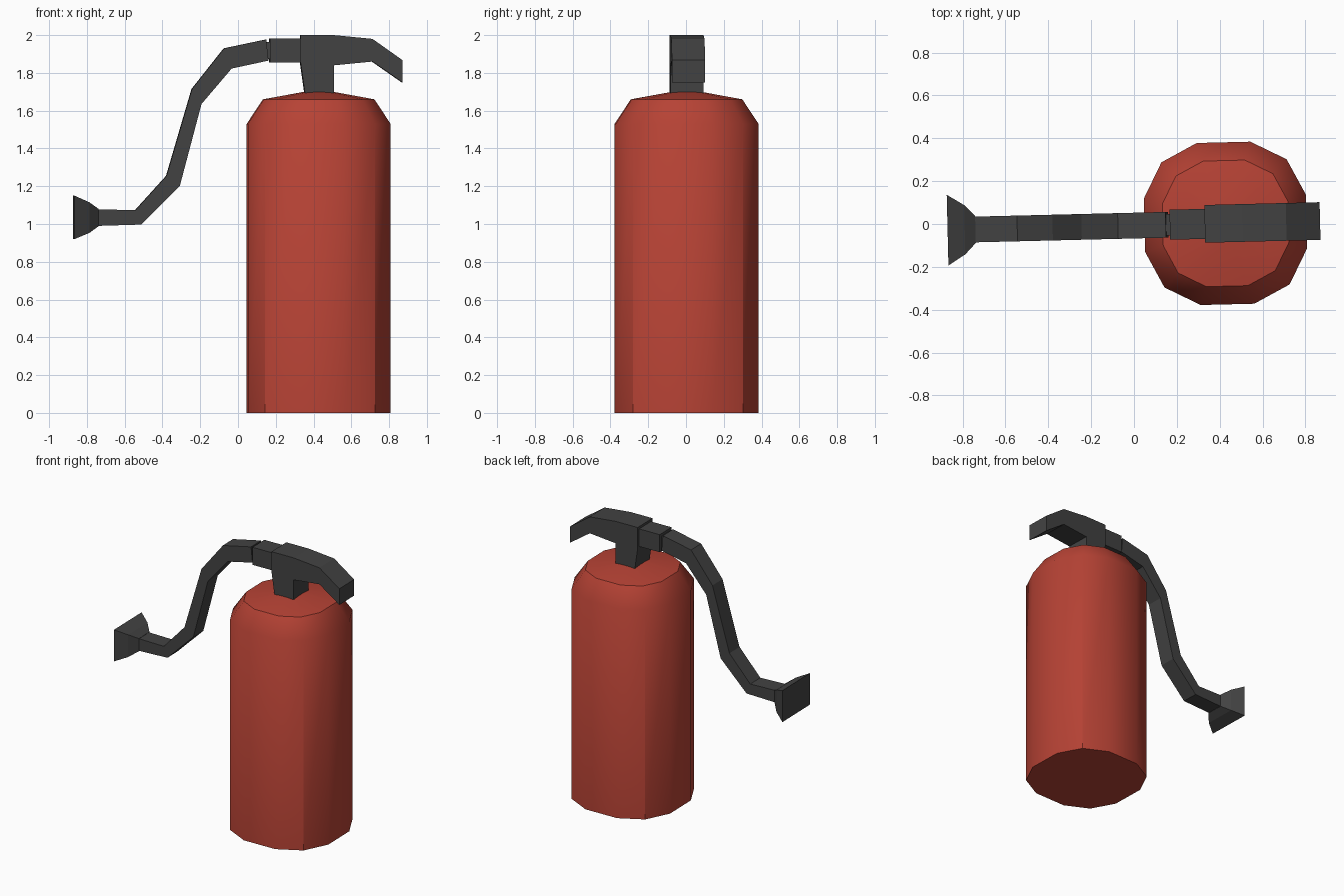
import bpy, math
from mathutils import Matrix, Vector

if "Cube" in bpy.data.objects:
    bpy.data.objects.remove(bpy.data.objects["Cube"])


def material(name, rgb):
    m = bpy.data.materials.new(name)
    m.diffuse_color = (*rgb, 1)
    m.use_nodes = True
    m.node_tree.nodes["Principled BSDF"].inputs["Base Color"].default_value = m.diffuse_color
    return m


RED = material("red paint", (0.47, 0.055, 0.035))
BLACK = material("dark rubber", (0.055, 0.055, 0.055))

# The whole model is turned slightly about the cylinder axis
AXIS = Vector((0.427, 0.003, 0))
TURN = Matrix.Translation(AXIS) @ Matrix.Rotation(math.radians(1.4), 4, 'Z') @ Matrix.Translation((-AXIS.x, 0, 0))


def make(name, verts, faces, mat):
    me = bpy.data.meshes.new(name)
    me.from_pydata([TURN @ Vector(v) for v in verts], [], faces)
    me.materials.append(mat)
    ob = bpy.data.objects.new(name, me)
    bpy.context.collection.objects.link(ob)
    return ob


def loft(name, rings, mat):
    """Skin matching closed rings and cap both ends."""
    n = len(rings[0])
    verts = [v for r in rings for v in r]
    faces = [(k * n + i, k * n + (i + 1) % n, (k + 1) * n + (i + 1) % n, (k + 1) * n + i)
             for k in range(len(rings) - 1) for i in range(n)]
    faces += [tuple(reversed(range(n))), tuple(range(len(verts) - n, len(verts)))]
    return make(name, verts, faces, mat)


def strip(name, sections, mat):
    """Rectangular bar through sections (top x, top z, bottom x, bottom z, half width)."""
    rings = [[(xt, -w, zt), (xt, w, zt), (xb, w, zb), (xb, -w, zb)]
             for xt, zt, xb, zb, w in sections]
    return loft(name, rings, mat)


# Cylinder: bevelled square outline with stepped shoulder
quarter = [(0.378, -0.125), (0.378, 0.125), (0.292, 0.292)]
outline = []
for k in range(4):
    for x, y in quarter:
        for _ in range(k):
            x, y = -y, x
        outline.append((x, y))
body = loft("cylinder_body",
            [[(AXIS.x + x * s, y * s, z) for x, y in outline]
             for z, s in ((0, 1), (1.53, 1), (1.66, 0.775), (1.70, 0.2))], RED)
body.select_set(True)
bpy.context.view_layer.objects.active = body
bpy.ops.object.shade_smooth_by_angle(angle=math.radians(35.2))

# Valve neck and lever head, one extruded side profile
profile = [(0.33, 2.0), (0.505, 2.0), (0.71, 1.98), (0.868, 1.868), (0.868, 1.75),
           (0.71, 1.86), (0.505, 1.84), (0.505, 1.69), (0.353, 1.69), (0.33, 1.85)]
loft("valve_lever", [[(x, y, z) for x, z in profile] for y in (0.088, -0.088)], BLACK)

# Hose coupling with a narrow joint
strip("hose_coupling", [(0.335, 1.983, 0.335, 1.855, 0.07),
                        (0.167, 1.983, 0.167, 1.855, 0.07)], BLACK)
strip("hose_joint", [(0.18, 1.965, 0.18, 1.875, 0.05),
                     (0.13, 1.96, 0.13, 1.87, 0.05)], BLACK)

# Bent hose
strip("hose", [(0.148, 1.977, 0.160, 1.865, 0.06),
               (-0.075, 1.93, -0.035, 1.823, 0.06),
               (-0.245, 1.715, -0.195, 1.635, 0.06),
               (-0.38, 1.255, -0.31, 1.20, 0.06),
               (-0.545, 1.073, -0.515, 0.997, 0.06),
               (-0.745, 1.078, -0.745, 0.99, 0.06)], BLACK)

# Flared nozzle
strip("nozzle", [(-0.74, 1.08, -0.74, 0.988, 0.063),
                 (-0.79, 1.115, -0.79, 0.953, 0.115),
                 (-0.87, 1.15, -0.87, 0.92, 0.165)], BLACK)
